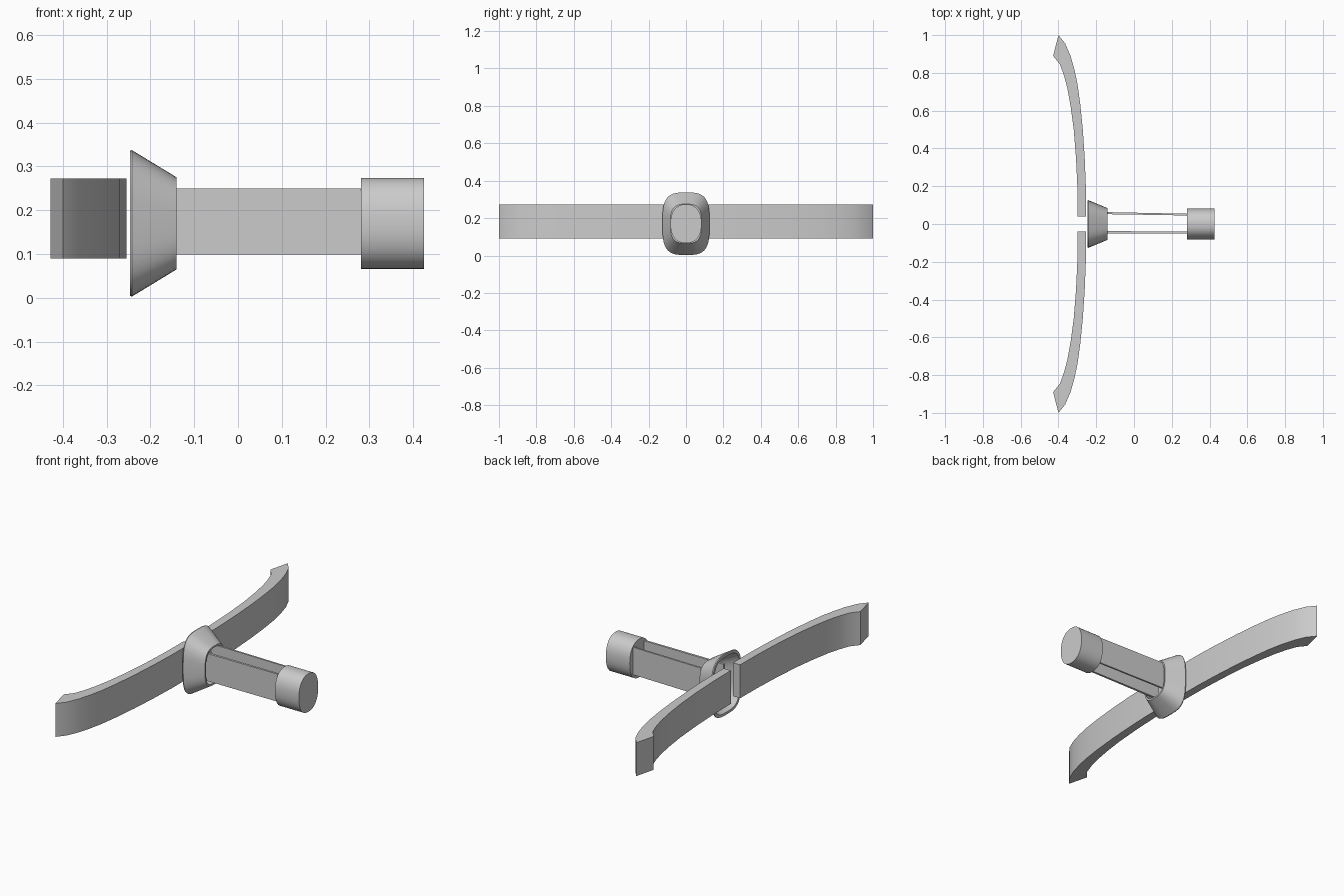
import bpy, bmesh
from math import cos, sin, pi, copysign

if "Cube" in bpy.data.objects:
    bpy.data.objects.remove(bpy.data.objects["Cube"])

ZC = 0.17


def finish(name, bm, smooth=True):
    bmesh.ops.recalc_face_normals(bm, faces=bm.faces)
    me = bpy.data.meshes.new(name)
    bm.to_mesh(me)
    bm.free()
    ob = bpy.data.objects.new(name, me)
    bpy.context.collection.objects.link(ob)
    if smooth:
        bpy.ops.object.select_all(action='DESELECT')
        ob.select_set(True)
        bpy.context.view_layer.objects.active = ob
        bpy.ops.object.shade_smooth_by_angle(angle=0.52)
    return ob


def ring(bm, x, ry, rz, power, n=48):
    """Superellipse ring across the x axis."""
    def s(v):
        return copysign(abs(v) ** (2 / power), v)
    return [bm.verts.new((x, ry * s(cos(2 * pi * i / n)), ZC + rz * s(sin(2 * pi * i / n))))
            for i in range(n)]


def bridge(bm, a, b):
    for i in range(len(a)):
        j = (i + 1) % len(a)
        bm.faces.new((a[i], a[j], b[j], b[i]))


def slab(name, outline, z0, z1, smooth=True):
    """Plan outline extruded upward."""
    bm = bmesh.new()
    f = bm.faces.new([bm.verts.new((x, y, z0)) for x, y in outline])
    top = bmesh.ops.extrude_face_region(bm, geom=[f])['geom']
    bmesh.ops.translate(bm, vec=(0, 0, z1 - z0),
                        verts=[v for v in top if isinstance(v, bmesh.types.BMVert)])
    return finish(name, bm, smooth)


# Swept-back arms, mirrored left and right
outer = [(-0.255, 0.04), (-0.255, 0.2), (-0.261, 0.35), (-0.271, 0.5), (-0.284, 0.63),
         (-0.299, 0.74), (-0.316, 0.82), (-0.336, 0.89), (-0.364, 0.955), (-0.40, 1.0)]
inner = [(-0.428, 0.89), (-0.392, 0.845), (-0.372, 0.79), (-0.353, 0.72), (-0.335, 0.62),
         (-0.319, 0.5), (-0.307, 0.35), (-0.300, 0.2), (-0.298, 0.04)]
for side, sy in (("left", 1), ("right", -1)):
    slab(side + "_arm", [(x, y * sy) for x, y in outer + inner], 0.09, 0.272)

# Hollow flared collar: outside, rim, inside
bm = bmesh.new()
rings = [ring(bm, *r) for r in (
    (-0.14, 0.084, 0.105, 3.0), (-0.242, 0.126, 0.167, 3.4), (-0.247, 0.124, 0.166, 3.4),
    (-0.247, 0.112, 0.152, 3.4), (-0.14, 0.076, 0.096, 3.0))]
for a, b in zip(rings, rings[1:] + rings[:1]):
    bridge(bm, a, b)
finish("collar", bm)

# Twin handle plates
slab("handle_plate_left", [(-0.2, 0.053), (0.29, 0.045), (0.29, 0.054), (-0.2, 0.064)],
     0.099, 0.249, False)
slab("handle_plate_right", [(-0.2, -0.051), (0.29, -0.05), (0.29, -0.039), (-0.2, -0.038)],
     0.099, 0.249, False)

# End cap
bm = bmesh.new()
a = ring(bm, 0.281, 0.083, 0.104, 2.3)
b = ring(bm, 0.425, 0.083, 0.104, 2.3)
bridge(bm, a, b)
bm.faces.new(a)
bm.faces.new(b)
finish("end_cap", bm)
